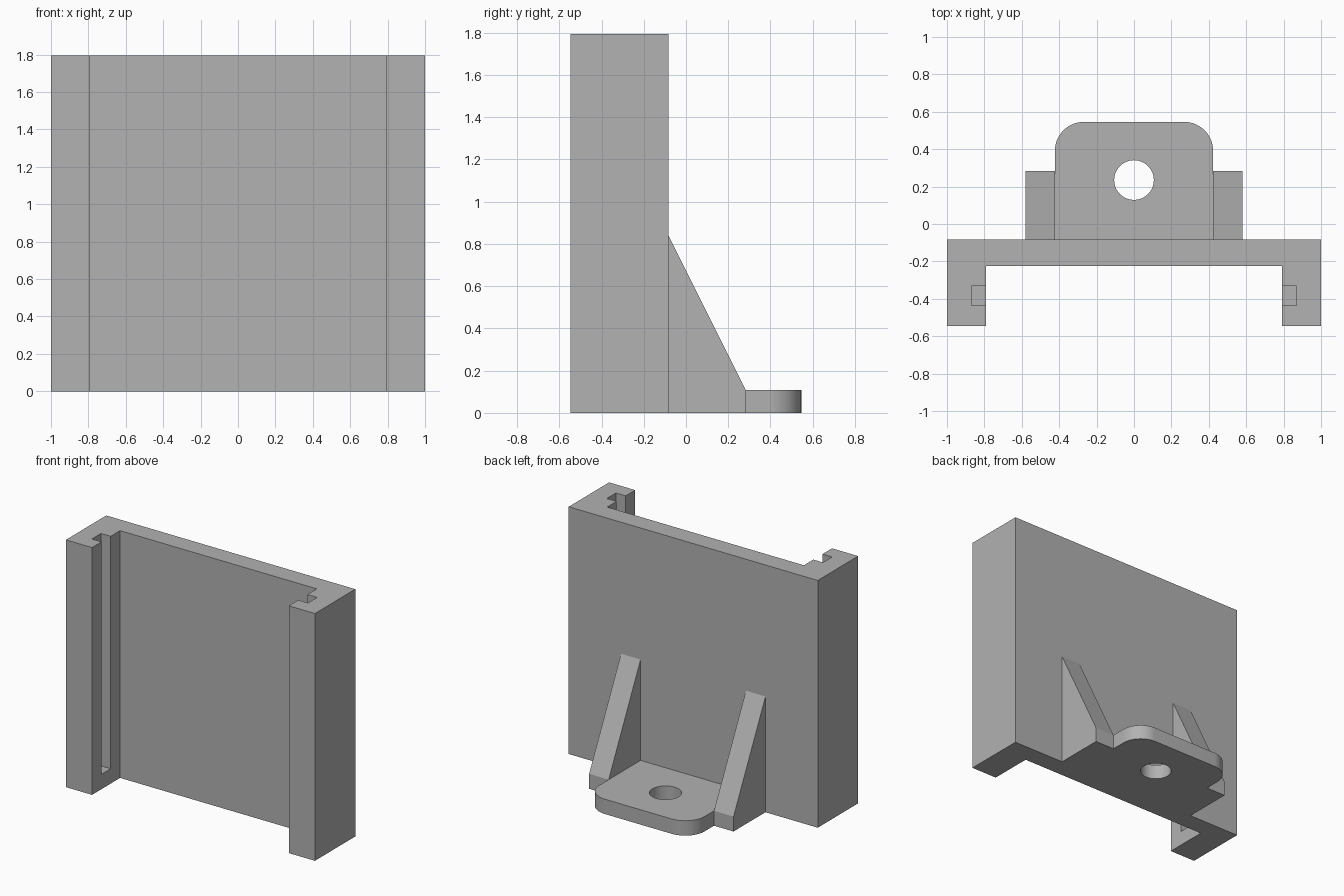
import bpy, bmesh, math
from mathutils import Vector

if "Cube" in bpy.data.objects:
    bpy.data.objects.remove(bpy.data.objects["Cube"], do_unlink=True)

grey = bpy.data.materials.new("plain grey")
grey.use_nodes = True
colour = (0.445, 0.445, 0.445, 1)
grey.diffuse_color = colour
grey.node_tree.nodes["Principled BSDF"].inputs["Base Color"].default_value = colour

HEIGHT, BACK, FLANGE = 1.795, -0.083, 0.108


def prism(name, outline, direction):
    """Extrude a closed planar outline along a direction."""
    bm = bmesh.new()
    face = bm.faces.new([bm.verts.new(p) for p in outline])
    moved = bmesh.ops.extrude_face_region(bm, geom=[face])["geom"]
    bmesh.ops.translate(bm, vec=Vector(direction),
                        verts=[v for v in moved if isinstance(v, bmesh.types.BMVert)])
    bmesh.ops.recalc_face_normals(bm, faces=bm.faces)
    mesh = bpy.data.meshes.new(name)
    bm.to_mesh(mesh)
    bm.free()
    mesh.materials.append(grey)
    obj = bpy.data.objects.new(name, mesh)
    bpy.context.collection.objects.link(obj)
    return obj


def cut(target, cutter):
    mod = target.modifiers.new("cut", "BOOLEAN")
    mod.object, mod.operation, mod.solver = cutter, "DIFFERENCE", "EXACT"
    cutter.hide_render = True
    cutter.hide_viewport = True
    cutter.display_type = "WIRE"


def arc(cx, cy, r, start, end, n, z=0):
    angles = [math.radians(start + (end - start) * i / n) for i in range(n + 1)]
    return [(cx + r * math.cos(a), cy + r * math.sin(a), z) for a in angles]


# Channel-shaped holder: back plate with two side rails
half = [(1, BACK), (1, -0.546), (0.79, -0.546), (0.79, -0.224)]
outline = half + [(-x, y) for x, y in reversed(half)]
holder = prism("holder", [(x, y, 0) for x, y in outline], (0, 0, HEIGHT))

# Guide slots, open at the top and closed at the bottom
for side, label in ((1, "left"), (-1, "right")):
    corners = [(0.7, -0.437), (0.868, -0.437), (0.868, -0.332), (0.7, -0.332)]
    cut(holder, prism(label + "_slot_cutter",
                      [(side * x, y, FLANGE) for x, y in corners], (0, 0, 2)))

# Mounting tab with rounded corners and a screw hole
w, end, r = 0.423, 0.546, 0.155
tab_outline = ([(-w, BACK, 0), (w, BACK, 0)]
               + arc(w - r, end - r, r, 0, 90, 16)
               + arc(r - w, end - r, r, 90, 180, 16))
tab = prism("mounting_tab", tab_outline, (0, 0, FLANGE))
cut(tab, prism("hole_cutter", arc(0, 0.235, 0.106, 0, 352.5, 47, -0.1), (0, 0, 0.4)))

# Sloped ribs bracing the tab against the back plate
for side, label in ((1, "left"), (-1, "right")):
    corners = [(BACK, 0), (0.283, 0), (0.283, FLANGE), (BACK, 0.84)]
    prism(label + "_rib", [(side * w, y, z) for y, z in corners], (side * 0.157, 0, 0))

# Smooth only the rounded corners and the hole
bpy.ops.object.select_all(action="DESELECT")
tab.select_set(True)
bpy.context.view_layer.objects.active = tab
bpy.ops.object.modifier_apply(modifier="cut")
bpy.ops.object.shade_smooth_by_angle(angle=math.radians(30))
